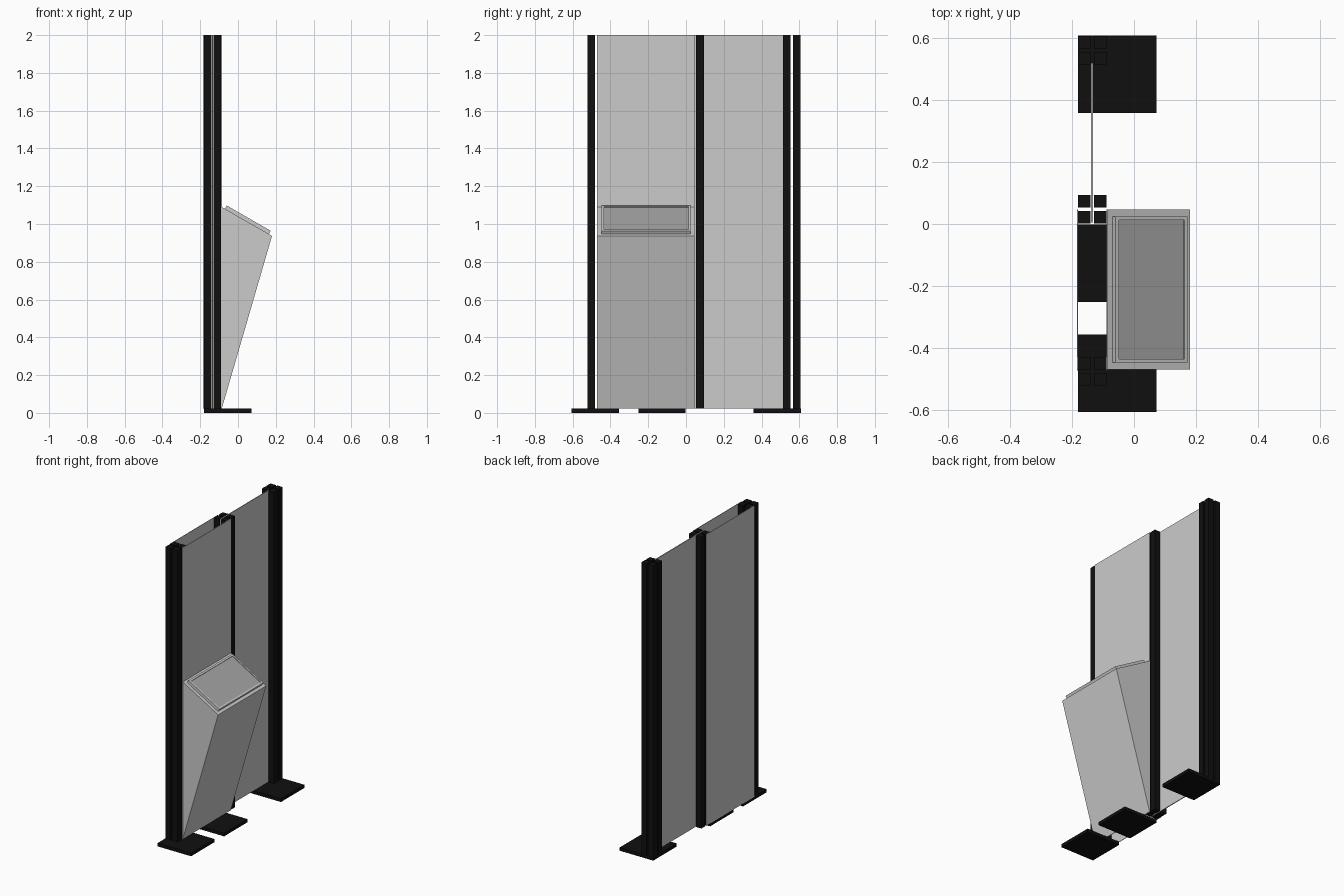
import bpy, bmesh
from mathutils import Matrix, Vector

if "Cube" in bpy.data.objects:
    bpy.data.objects.remove(bpy.data.objects["Cube"])

black = bpy.data.materials.new("black_metal")
black.diffuse_color = (0.005, 0.005, 0.005, 1)
black.use_nodes = True
black.node_tree.nodes["Principled BSDF"].inputs["Base Color"].default_value = black.diffuse_color
dark = bpy.data.materials.new("screen_grey")
dark.diffuse_color = (0.38, 0.38, 0.38, 1)
dark.use_nodes = True
dark.node_tree.nodes["Principled BSDF"].inputs["Base Color"].default_value = dark.diffuse_color


def finish(name, bm, mat=None):
    bmesh.ops.recalc_face_normals(bm, faces=bm.faces)
    me = bpy.data.meshes.new(name)
    bm.to_mesh(me)
    bm.free()
    ob = bpy.data.objects.new(name, me)
    bpy.context.collection.objects.link(ob)
    if mat:
        me.materials.append(mat)
    return ob


def add_box(bm, lo, hi):
    lo, hi = Vector(lo), Vector(hi)
    m = Matrix.Translation((lo + hi) / 2) @ Matrix.Diagonal((*(hi - lo), 1))
    bmesh.ops.create_cube(bm, size=1, matrix=m)


def box(name, lo, hi, mat=None):
    bm = bmesh.new()
    add_box(bm, lo, hi)
    return finish(name, bm, mat)


# Posts: four square bars separated by a cross-shaped slot
PX, HALF, GAP, BASE = -0.135, 0.046, 0.0055, 0.022
for label, y in (("left", -0.475), ("middle", 0.048), ("right", 0.56)):
    bm = bmesh.new()
    for sx in (-1, 1):
        for sy in (-1, 1):
            xs = sorted((PX + sx * GAP, PX + sx * HALF))
            ys = sorted((y + sy * GAP, y + sy * HALF))
            add_box(bm, (xs[0], ys[0], BASE), (xs[1], ys[1], 2))
    finish(label + "_post", bm, black)

# Square foot plates
for label, y in (("left", -0.606), ("middle", -0.252), ("right", 0.358)):
    box(label + "_foot_plate", (-0.18, y, 0), (0.072, y + 0.25, BASE), black)

# Wall panels: a pair covering the left bay, one slotted in the right bay
box("front_panel", (-0.089, -0.472, BASE), (-0.085, 0.046, 2))
box("back_panel", (-0.184, -0.472, BASE), (-0.181, 0.046, 2))
box("slotted_panel", (PX - 0.003, 0.005, BASE), (PX + 0.003, 0.52, 2))

# Wedge-shaped console
bm = bmesh.new()
face = bm.faces.new([bm.verts.new((x, -0.47, z)) for x, z in
                     ((-0.086, BASE), (0.18, 0.937), (-0.086, 1.09))])
ext = bmesh.ops.extrude_face_region(bm, geom=[face])
bmesh.ops.translate(bm, vec=(0, 0.516, 0),
                    verts=[v for v in ext["geom"] if isinstance(v, bmesh.types.BMVert)])
finish("console_wedge", bm)

# Display lying on the sloping console top
top, low = Vector((-0.086, 0, 1.09)), Vector((0.18, 0, 0.937))
u = (low - top).normalized()
v = Vector((0, 1, 0))
n = u.cross(v)
origin = (top + low) / 2 + Vector((0, -0.211, 0))
slope = Matrix((u, v, n)).transposed().to_4x4()
slope.translation = origin

# Raised bezel with a recessed glass face
A, B, H, R = 0.134, 0.236, 0.02, 0.012
bm = bmesh.new()
for s in (-1, 1):
    xs = sorted((s * A, s * (A - R)))
    ys = sorted((s * B, s * (B - R)))
    add_box(bm, (xs[0], -B, 0), (xs[1], B, H))
    add_box(bm, (-A + R, ys[0], 0), (A - R, ys[1], H))
finish("display_bezel", bm).matrix_world = slope
box("display_screen", (-A + R, -B + R, 0), (A - R, B - R, H - 0.005),
    dark).matrix_world = slope
